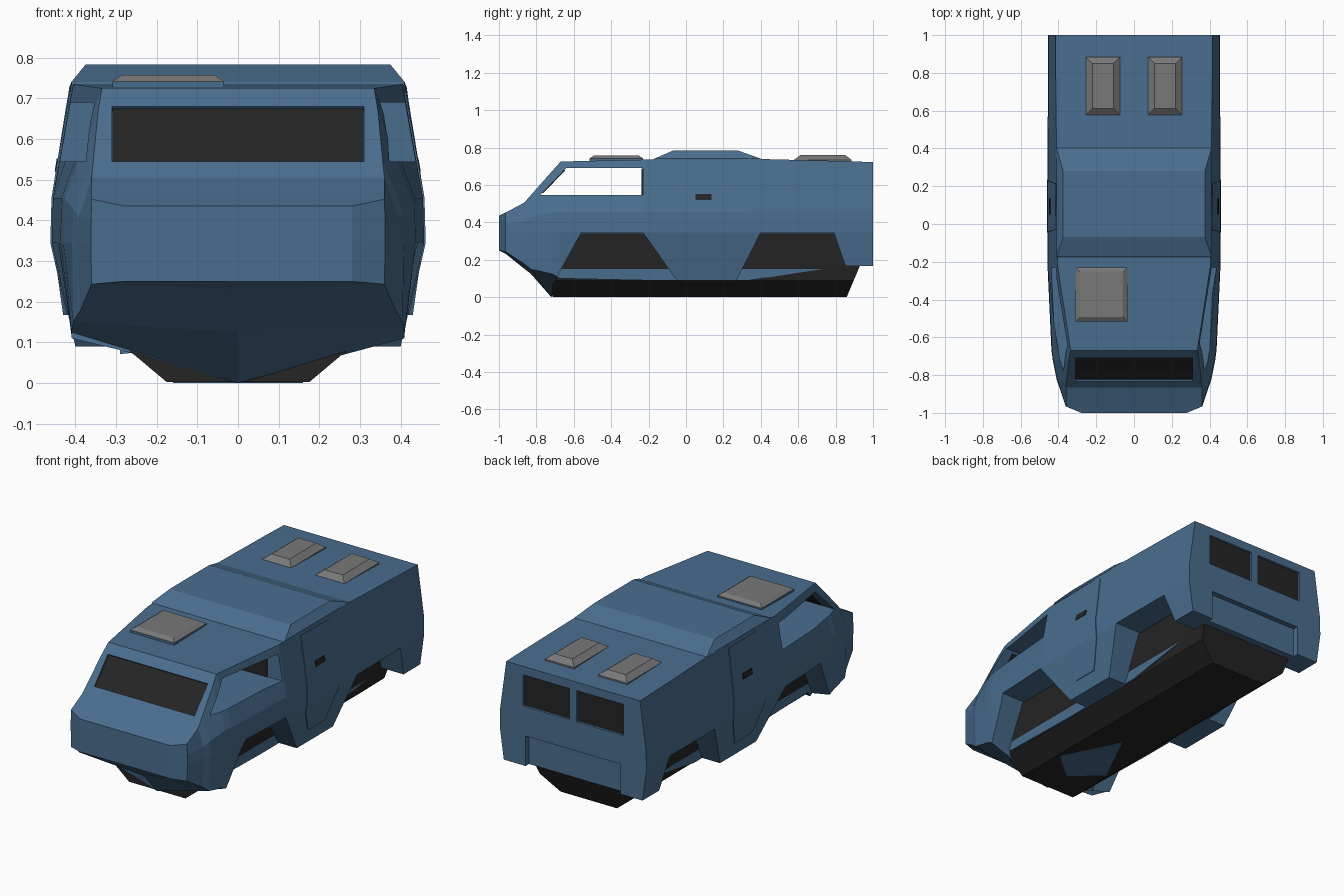
import bpy, bmesh, math
from mathutils import Matrix, Vector

if "Cube" in bpy.data.objects:
    bpy.data.objects.remove(bpy.data.objects["Cube"])


def material(name, rgb):
    m = bpy.data.materials.new(name)
    m.diffuse_color = (*rgb, 1)
    m.use_nodes = True
    m.node_tree.nodes["Principled BSDF"].inputs["Base Color"].default_value = m.diffuse_color
    return m


BLUE = material("steel blue", (0.067, 0.155, 0.275))
BLACK = material("near black", (0.018, 0.018, 0.018))
GREY = material("hatch grey", (0.19, 0.19, 0.19))


def finish(name, bm, mat):
    bmesh.ops.recalc_face_normals(bm, faces=bm.faces)
    me = bpy.data.meshes.new(name)
    bm.to_mesh(me)
    bm.free()
    me.materials.append(mat)
    ob = bpy.data.objects.new(name, me)
    bpy.context.collection.objects.link(ob)
    return ob


def loft(name, rings, mat):
    """Closed solid through rings with equal point counts."""
    bm = bmesh.new()
    vs = [[bm.verts.new(p) for p in r] for r in rings]
    n = len(rings[0])
    for a, b in zip(vs, vs[1:]):
        for i in range(n):
            bm.faces.new((a[i], a[(i + 1) % n], b[(i + 1) % n], b[i]))
    bm.faces.new(vs[0])
    bm.faces.new(vs[-1][::-1])
    return finish(name, bm, mat)


def slab(name, layers, mat):
    """Stack of rectangles (x0, x1, y0, y1, z), giving sloped sides."""
    return loft(name, [[(a, c, z), (b, c, z), (b, d, z), (a, d, z)]
                       for a, b, c, d, z in layers], mat)


def prism(name, profile, x0, x1, mat=BLUE):
    """Side profile (y, z) extruded along x."""
    return loft(name, [[(x, y, z) for y, z in profile] for x in (x0, x1)], mat)


def box(name, centre, size, mat=BLUE, tilt=0.0):
    bm = bmesh.new()
    bmesh.ops.create_cube(bm, size=1, matrix=Matrix.Translation(centre)
                          @ Matrix.Rotation(tilt, 4, 'X')
                          @ Matrix.Diagonal((*size, 1)))
    return finish(name, bm, mat)


def boolean(ob, cutter, operation='DIFFERENCE'):
    m = ob.modifiers.new("cut", 'BOOLEAN')
    m.operation = operation
    m.solver = 'EXACT'
    m.object = cutter
    bpy.context.view_layer.objects.active = ob
    bpy.ops.object.modifier_apply(modifier=m.name)
    bpy.data.objects.remove(cutter)


# Hull stations: y, roof x, roof z, waist x, sill x, sill z, keel z
STATIONS = [
    (-1.0, .28, .435, .28, .28, .25, .25),
    (-.965, .36, .452, .362, .36, .243, .232),
    (-.865, .36, .505, .392, .388, .178, .152),
    (-.83, .356, .545, .405, .405, .15, .125),
    (-.72, .344, .669, .427, .41, .125, 0),
    (-.67, .335, .725, .434, .408, .10, .10),
    (-.22, .405, .735, .455, .40, .09, .09),
    (.34, .41, .74, .455, .40, .09, .09),
    (.84, .415, .727, .452, .43, .167, .167),
    (1.0, .415, .722, .452, .43, .167, .167),
]


def hull_body(name, widen=1.0, mat=BLUE):
    rings = []
    for y, roof_x, roof_z, waist_x, sill_x, sill_z, keel in STATIONS:
        height = roof_z - sill_z
        half = [(roof_x, roof_z),
                (waist_x, min(.455, roof_z - .3 * height)),
                (waist_x + (.003 if y > -.9 else 0), min(.345, sill_z + .5 * height)),
                (sill_x, sill_z)]
        right = [(x * widen, y, z) for x, z in half]
        left = [(-x * widen, y, z) for x, z in reversed(half)]
        rings.append(right + [(0, y, keel)] + left)
    return loft(name, rings, mat)


hull = hull_body("hull")

# Wheel arches: lower front, upper front, upper rear, lower rear (y at sill or top)
for front, top0, top1, rear in ((-.70, -.56, -.23, -.05), (.27, .40, .79, .855)):
    arch = [(front - .077, -.05), (front, .09), (top0, .345),
            (top1, .345), (rear, .09 if rear < 0 else .16), (rear + .08, -.05)]
    for s in (-1, 1):
        boolean(hull, prism("arch_cutter", arch, s * .29, s * .7))

# Open side windows through the cab
boolean(hull, prism("cab_cutter",
                    [(-.78, .545), (-.64, .69), (-.23, .69), (-.23, .545)], -.7, .7))

# Windscreen recess and glass
TILT = math.radians(48.4)
NORMAL = Vector((0, -math.sin(TILT), math.cos(TILT)))
MID = Vector((0, -.77, .612))
boolean(hull, box("screen_cutter", MID, (.62, .18, .03), tilt=TILT))
box("windscreen", MID - NORMAL * .011, (.618, .178, .008), BLACK, TILT)
box("windscreen_inner", (0, -.708, .619), (.60, .17, .008), BLACK, math.radians(46))
box("cab_bulkhead", (0, -.234, .617), (.69, .008, .143), BLACK)

# Rear windows and tail panel recess
for s in (-1, 1):
    boolean(hull, box("rear_cutter", (s * .167, 1, .587), (.29, .04, .175)))
    box("rear_window", (s * .167, .984, .587), (.288, .008, .173), BLACK)
boolean(hull, box("tail_cutter", (0, 1, .235), (.59, .06, .20)))

# Black underbody tub with sloping keel and tail
slab("underbody", [(-.175, .175, -.715, .86, .002), (-.28, .28, -.715, .897, .09),
                   (-.293, .293, -.66, .93, .168), (-.30, .30, -.60, .93, .34)], BLACK)
loft("belly_plate", [[(.16, -.42, z), (0, -.10, z), (-.16, -.42, z), (0, -.56, z)]
                     for z in (0, .004)], BLUE)

# Doors and handles follow the hull surface, standing slightly proud
DOOR = [(-.03, .717), (-.045, .38), (-.045, .30), (.02, .17),
        (.17, .17), (.235, .33), (.215, .717)]
HANDLE = [(.05, .52), (.135, .52), (.135, .552), (.05, .552)]
for name, shape, widen, mat in (("door", DOOR, 1.008, BLUE),
                                ("door_handle", HANDLE, 1.014, BLACK)):
    for s in (-1, 1):
        panel = hull_body(name, widen, mat)
        boolean(panel, prism("panel_cutter", shape, s * .37, s * .7, mat),
                'INTERSECT')

# Raised middle of the roof
slab("raised_roof", [(-.41, .41, -.18, .41, .732), (-.41, .41, -.17, .40, .74),
                     (-.375, .375, -.07, .28, .783)], BLUE)


# Roof hatches with sloping rims
def hatch(name, x0, x1, y0, y1, z0, z1, inset):
    i = inset
    slab(name, [(x0, x1, y0, y1, z0 - .02), (x0, x1, y0, y1, z0),
                (x0 + i, x1 - i, y0 + i, y1 - i, z1)], GREY)


hatch("cab_hatch", -.308, -.035, -.515, -.23, .742, .757, .022)
box("cab_hatch_collar", (-.1715, -.3725, .729), (.275, .287, .022), BLUE)
for s in (-1, 1):
    hatch("rear_hatch", s * .165 - .09, s * .165 + .09, .578, .885, .734, .76, .034)
